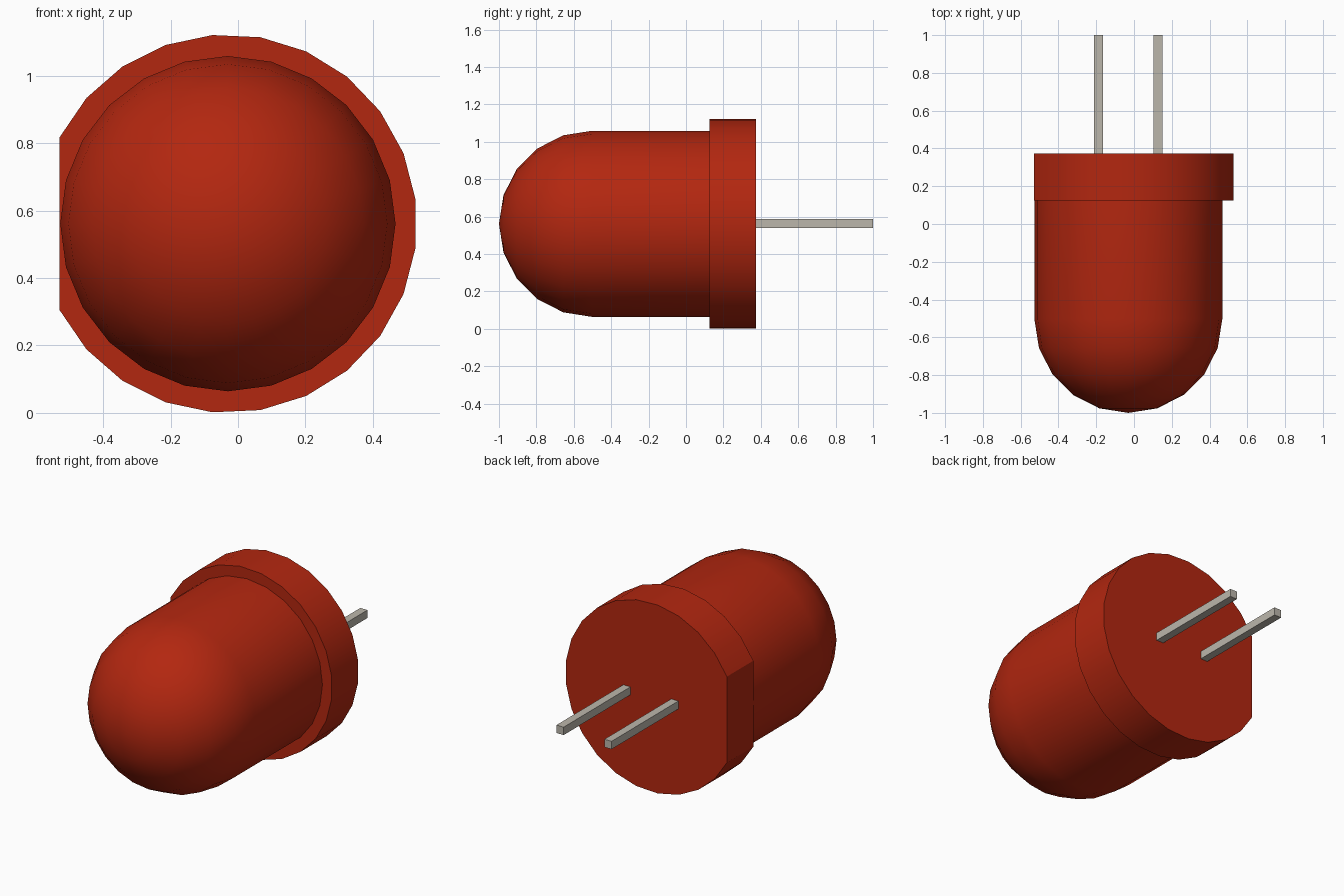
import bpy, bmesh, math

if "Cube" in bpy.data.objects:
    bpy.data.objects.remove(bpy.data.objects["Cube"])

CX, CZ = -0.03, 0.5615   # long axis of the lamp
R = 0.4975               # lens radius
FR = 0.5615              # flange radius


def material(name, rgb):
    m = bpy.data.materials.new(name)
    m.use_nodes = True
    m.diffuse_color = (*rgb, 1)
    m.node_tree.nodes["Principled BSDF"].inputs["Base Color"].default_value = (*rgb, 1)
    return m


red = material("red plastic", (0.45, 0.02, 0.005))
metal = material("pale metal", (0.50, 0.47, 0.41))


def finish(name, bm, mat, smooth):
    bmesh.ops.recalc_face_normals(bm, faces=bm.faces)
    me = bpy.data.meshes.new(name)
    bm.to_mesh(me)
    bm.free()
    me.materials.append(mat)
    ob = bpy.data.objects.new(name, me)
    bpy.context.collection.objects.link(ob)
    if smooth:
        bpy.ops.object.select_all(action='DESELECT')
        ob.select_set(True)
        bpy.context.view_layer.objects.active = ob
        bpy.ops.object.shade_smooth_by_angle(angle=math.radians(30))
    return ob


def loft(name, rings, mat, smooth=True):
    """Join rings of points with quads; a one-point ring is a tip, other ends are capped."""
    bm = bmesh.new()
    loops = [[bm.verts.new(p) for p in ring] for ring in rings]
    for a, b in zip(loops, loops[1:]):
        n = len(b)
        for i in range(n):
            j = (i + 1) % n
            bm.faces.new((a[0], b[i], b[j]) if len(a) == 1 else (a[i], b[i], b[j], a[j]))
    for end in (loops[0], loops[-1]):
        if len(end) > 2:
            bm.faces.new(end)
    return finish(name, bm, mat, smooth)


def ring(y, r, angles):
    return [(CX + r * math.cos(a), y, CZ + r * math.sin(a)) for a in angles]


# Lens: domed nose running back into a straight barrel
full = [math.radians(15 * i) for i in range(24)]
rings = [[(CX, -1.0, CZ)]]
for k in range(1, 6):
    t = math.radians(18 * k)
    rings.append(ring(-0.5025 - R * math.cos(t), R * math.sin(t), full))
rings.append(ring(0.13, R, full))
loft("lens", rings, red)

# Flange: disc with one flat side on the model's right
half = math.acos(-0.5 / FR)
arc = [-half + 2 * half * i / 21 for i in range(22)]
loft("flange", [ring(0.125, FR, arc), ring(0.373, FR, arc)], red)

# Two square metal legs
for name, x in (("right_leg", -0.1875), ("left_leg", 0.1275)):
    h = 0.0235
    square = [(-h, -h), (h, -h), (h, h), (-h, h)]
    loft(name, [[(x + dx, y, 0.5635 + dz) for dx, dz in square] for y in (0.36, 1.0)],
         metal, smooth=False)
